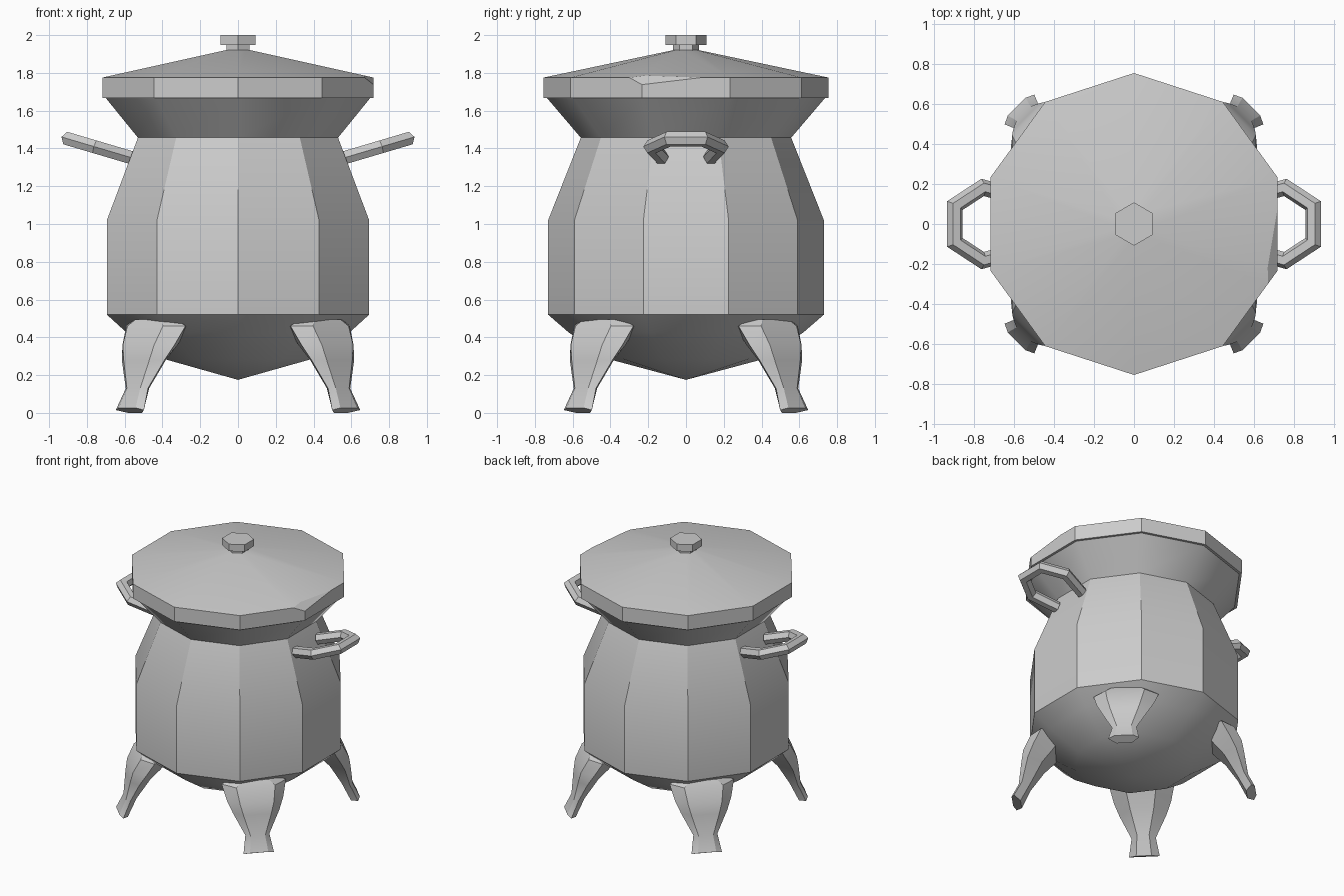
import bpy, bmesh
from math import sin, cos, pi, radians
from mathutils import Vector

if "Cube" in bpy.data.objects:
    bpy.data.objects.remove(bpy.data.objects["Cube"])

iron = bpy.data.materials.new("grey_iron")
iron.use_nodes = True
iron.diffuse_color = (0.6, 0.6, 0.6, 1)
iron.node_tree.nodes["Principled BSDF"].inputs["Base Color"].default_value = (0.6, 0.6, 0.6, 1)


def finish(name, bm):
    """Turn the bmesh into a shaded object."""
    bmesh.ops.recalc_face_normals(bm, faces=bm.faces)
    mesh = bpy.data.meshes.new(name)
    bm.to_mesh(mesh)
    bm.free()
    mesh.materials.append(iron)
    obj = bpy.data.objects.new(name, mesh)
    bpy.context.collection.objects.link(obj)
    bpy.ops.object.select_all(action='DESELECT')
    obj.select_set(True)
    bpy.context.view_layer.objects.active = obj
    bpy.ops.object.shade_smooth_by_angle(angle=radians(30))
    return obj


def loft(bm, rings):
    """Skin a list of equal rings of points and cap both ends."""
    rows = [[bm.verts.new(p) for p in ring] for ring in rings]
    n = len(rows[0])
    for a, b in zip(rows, rows[1:]):
        for i in range(n):
            j = (i + 1) % n
            bm.faces.new((a[i], a[j], b[j], b[i]))
    bm.faces.new(rows[0])
    bm.faces.new(rows[-1])


def turned(profile, sides):
    """Faceted body of revolution with one corner pointing to the back."""
    bm = bmesh.new()
    steps = [pi / 2 + 2 * pi * i / sides for i in range(sides)]
    loft(bm, [[(r * cos(a), r * sin(a), z) for a in steps] for r, z in profile])
    bmesh.ops.remove_doubles(bm, verts=bm.verts, dist=0.0005)
    return bm


# Pot: rounded bottom, straight belly, tapered shoulder, flared rim
finish("pot_body", turned([(0.0001, 0.175), (0.41, 0.285), (0.62, 0.425), (0.73, 0.52),
                           (0.73, 1.02), (0.557, 1.457), (0.737, 1.668)], 10))

# Lid with one chipped corner
lid = turned([(0.755, 1.667), (0.755, 1.775), (0.07, 1.92)], 10)
a, b, c = Vector((0.718, 0.08, 1.775)), Vector((0.67, -0.3, 1.775)), Vector((0.718, -0.233, 1.738))
normal = (b - a).cross(c - a)
if normal.x < 0:
    normal.negate()
bmesh.ops.bisect_plane(lid, geom=lid.verts[:] + lid.edges[:] + lid.faces[:],
                       plane_co=a, plane_no=normal, clear_outer=True)
bmesh.ops.holes_fill(lid, edges=[e for e in lid.edges if e.is_boundary], sides=0)
finish("lid", lid)

# Knob: narrow stem and hexagonal cap
finish("knob_stem", turned([(0.07, 1.9), (0.07, 1.96)], 6))
finish("knob", turned([(0.108, 1.948), (0.108, 2.0)], 6))


def handle(name, side):
    """Six-sided bar bent around five corners, rising outwards."""
    half = [(0.56, 0.13), (0.755, 0.183), (0.9, 0.092)]
    flat = [Vector((x, y, 0)) for x, y in half] + [Vector((x, -y, 0)) for x, y in reversed(half)]
    rings = []
    for i, p in enumerate(flat):
        before = (p - flat[i - 1]).normalized() if i else None
        after = (flat[i + 1] - p).normalized() if i < len(flat) - 1 else None
        before, after = before or after, after or before
        along = (before + after).normalized()
        out = Vector((-along.y, along.x, 0)) / along.dot(after)
        ring = []
        for k in range(6):
            t = k * pi / 3
            q = p + 0.04 * (cos(t) * out + sin(t) * Vector((0, 0, 1)))
            # Lean the flat loop upwards
            lean = radians(16.5)
            u = q.x - 0.56
            x = 0.57 + u * cos(lean) - q.z * sin(lean)
            z = 1.353 + u * sin(lean) + q.z * cos(lean)
            ring.append((side * x, q.y, z))
        rings.append(ring)
    bm = bmesh.new()
    loft(bm, rings)
    finish(name, bm)


handle("left_handle", 1)
handle("right_handle", -1)


def leg(name, angle):
    """Flared leg: each row is height, edge distance, half width, bulge, depth, tilt."""
    rows = [(0.495, 0.62, 0.16, 0.05, 0.12, 0), (0.46, 0.615, 0.222, 0.08, 0.14, 0),
            (0.36, 0.67, 0.195, 0.075, 0.12, 0), (0.28, 0.71, 0.16, 0.05, 0.09, 0),
            (0.13, 0.757, 0.083, 0.025, 0.05, 0), (0.015, 0.81, 0.105, 0.02, 0.04, 0.012)]
    rings = []
    for z, r, w, bulge, depth, tilt in rows:
        section = [(r, w, z), (r + bulge, w * 0.6, z + tilt), (r + bulge, -w * 0.6, z + tilt),
                   (r, -w, z), (r - depth, -w * 0.5, z - tilt * 1.25), (r - depth, w * 0.5, z - tilt * 1.25)]
        rings.append([(x * cos(angle) - y * sin(angle), x * sin(angle) + y * cos(angle), h)
                      for x, y, h in section])
    bm = bmesh.new()
    loft(bm, rings)
    finish(name, bm)


for i, place in enumerate(("back_left", "back_right", "front_right", "front_left")):
    leg(place + "_leg", radians(45 + 90 * i))
